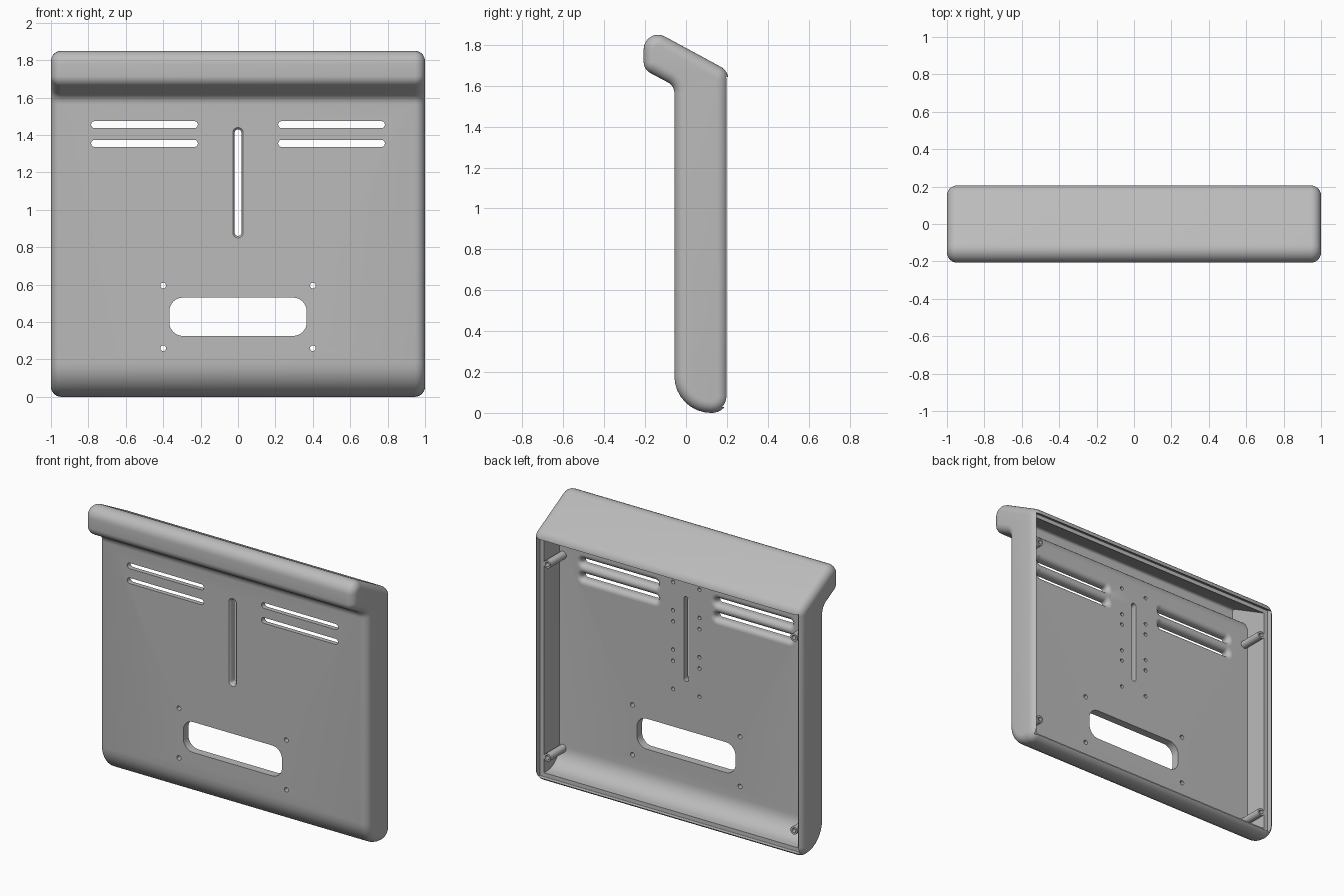
import bpy, bmesh, math
from mathutils import Vector

cube = bpy.data.objects.get("Cube")
if cube:
    bpy.data.objects.remove(cube, do_unlink=True)

grey = bpy.data.materials.new("plain grey")
grey.use_nodes = True
GREY = (0.5, 0.5, 0.5, 1)
grey.diffuse_color = GREY
grey.node_tree.nodes["Principled BSDF"].inputs["Base Color"].default_value = GREY


def rounded(poly, radii, inset=0.0, steps=8):
    """Counter-clockwise polygon moved inward by inset, with filleted corners."""
    pts = [Vector(p) for p in poly]
    out = []
    for i, p in enumerate(pts):
        a = (p - pts[i - 1]).normalized()
        b = (pts[(i + 1) % len(pts)] - p).normalized()
        na, nb = Vector((-a.y, a.x)), Vector((-b.y, b.x))
        mid = (na + nb) / (1 + na.dot(nb))
        turn = math.atan2(a.x * b.y - a.y * b.x, a.dot(b))
        side = 1 if turn > 0 else -1
        r = max(radii[i] - side * inset, 0.003)
        for k in range(steps + 1):
            t = turn * k / steps
            n = Vector((na.x * math.cos(t) - na.y * math.sin(t),
                        na.x * math.sin(t) + na.y * math.cos(t)))
            out.append(p + mid * (inset + side * r) - n * (side * r))
    return out


def loft(name, rings):
    """Closed solid through rings of equal point count."""
    bm = bmesh.new()
    rows = [[bm.verts.new(p) for p in ring] for ring in rings]
    n = len(rows[0])
    for lo, hi in zip(rows, rows[1:]):
        for i in range(n):
            j = (i + 1) % n
            bm.faces.new((lo[i], lo[j], hi[j], hi[i]))
    bm.faces.new(rows[0])
    bm.faces.new(rows[-1])
    bmesh.ops.recalc_face_normals(bm, faces=bm.faces)
    mesh = bpy.data.meshes.new(name)
    bm.to_mesh(mesh)
    bm.free()
    mesh.materials.append(grey)
    obj = bpy.data.objects.new(name, mesh)
    bpy.context.collection.objects.link(obj)
    return obj


def along_x(name, poly, radii, stations):
    """Side profile swept along x; stations are (x, inset)."""
    return loft(name, [[(x, p.x, p.y) for p in rounded(poly, radii, d)]
                       for x, d in stations])


def along_y(name, cx, cz, w, h, r, stations):
    """Rounded rectangle swept along y; stations are (y, growth)."""
    w, h = w / 2, h / 2
    box = [(cx - w, cz - h), (cx + w, cz - h), (cx + w, cz + h), (cx - w, cz + h)]
    return loft(name, [[(p.x, y, p.y) for p in rounded(box, [r * 0.98] * 4, -g)]
                       for y, g in stations])


def cut(target, cutter):
    mod = target.modifiers.new("cut", 'BOOLEAN')
    mod.operation = 'DIFFERENCE'
    mod.solver = 'EXACT'
    mod.object = cutter
    bpy.context.view_layer.objects.active = target
    bpy.ops.object.modifier_apply(modifier=mod.name)
    bpy.data.objects.remove(cutter, do_unlink=True)


def smooth(obj):
    bpy.ops.object.select_all(action='DESELECT')
    obj.select_set(True)
    bpy.context.view_layer.objects.active = obj
    bpy.ops.object.shade_smooth_by_angle(angle=math.radians(32))


# Outer shell: side profile with a forward-leaning hood, rounded at both ends
FRONT, BACK, SLOPE = -0.057, 0.207, 0.54
hood = [(-BACK, 1.897), (-BACK, 1.68), (FRONT, 1.6)]
hood_radii = [0.07, 0.06, 0.06]
EDGE = 0.055
arc = [math.radians(90 * k / 7) for k in range(8)]
end = [(1 - EDGE + EDGE * math.sin(a), EDGE * (1 - math.cos(a))) for a in arc]
stations = [(-x, d) for x, d in reversed(end)] + end
shell = along_x("housing_shell", [(FRONT, 0), (BACK, 0), (BACK, 1.673)] + hood,
                [0.18, 0.08, 0.07] + hood_radii, stations)

# Hollow interior, open at the back
FAR, WALL = 0.45, 0.055
far_top = 1.673 - SLOPE * (FAR - BACK)
cut(shell, along_x("cavity", [(FRONT, 0), (FAR, 0), (FAR, far_top)] + hood,
                   [0.18, 0.01, 0.01] + hood_radii, [(-0.945, WALL), (0.945, WALL)]))

# Stepped rim for a back cover
LIP, STEP = 0.028, 0.16
y0 = STEP - LIP
cut(shell, along_x("rim_step", [(y0, 0), (FAR, 0), (FAR, far_top),
                                (y0, 1.673 + SLOPE * (BACK - y0))],
                   [0.01] * 4, [(-0.975, LIP), (0.975, LIP)]))

# Large rounded window
through = [(-0.2, 0), (0.1, 0)]
cut(shell, along_y("window", 0, 0.428, 0.735, 0.205, 0.075, through))

# Central slot, flared on the front
cut(shell, along_y("centre_slot", 0, 1.145, 0.036, 0.57, 0.018,
                   [(-0.2, 0.01), (-0.057, 0.01), (-0.053, 0.005), (-0.045, 0), (0.1, 0)]))

# Vent slots, flared on the inside
inner = FRONT + WALL
flare = [(inner - 0.032 * math.cos(a), 0.032 * (1 - math.sin(math.pi / 2 - a)))
         for a in arc[::-1]]
flare = [(inner - 0.032 + 0.032 * math.sin(a), 0.032 * (1 - math.cos(a))) for a in arc]
for side in (-1, 1):
    for z in (1.355, 1.455):
        cut(shell, along_y("vent", side * 0.5, z, 0.57, 0.038, 0.019,
                           [(-0.2, 0)] + flare + [(0.1, 0.032)]))
    # Window fixing holes
    for z in (0.26, 0.595):
        cut(shell, along_y("fixing_hole", side * 0.4, z, 0.03, 0.03, 0.015, through))
    # Blind pilot holes beside the central slot
    for gap in (0.095, 0.17, 0.36):
        for z in (1.143 - gap, 1.143 + gap):
            cut(shell, along_y("pilot_hole", side * 0.098, z, 0.024, 0.024, 0.012,
                               [(inner - 0.03, 0), (0.1, 0)]))
smooth(shell)

# Screw posts in the four corners
for side, label in ((-1, "right"), (1, "left")):
    for z, level in ((0.165, "lower"), (1.465, "upper")):
        post = along_y(f"{level}_{label}_screw_post", side * 0.918, z, 0.052, 0.052, 0.026,
                       [(inner - 0.02, 0), (0.165, 0)])
        cut(post, along_y("screw_hole", side * 0.918, z, 0.028, 0.028, 0.014,
                          [(0.06, 0), (0.3, 0)]))
        smooth(post)
